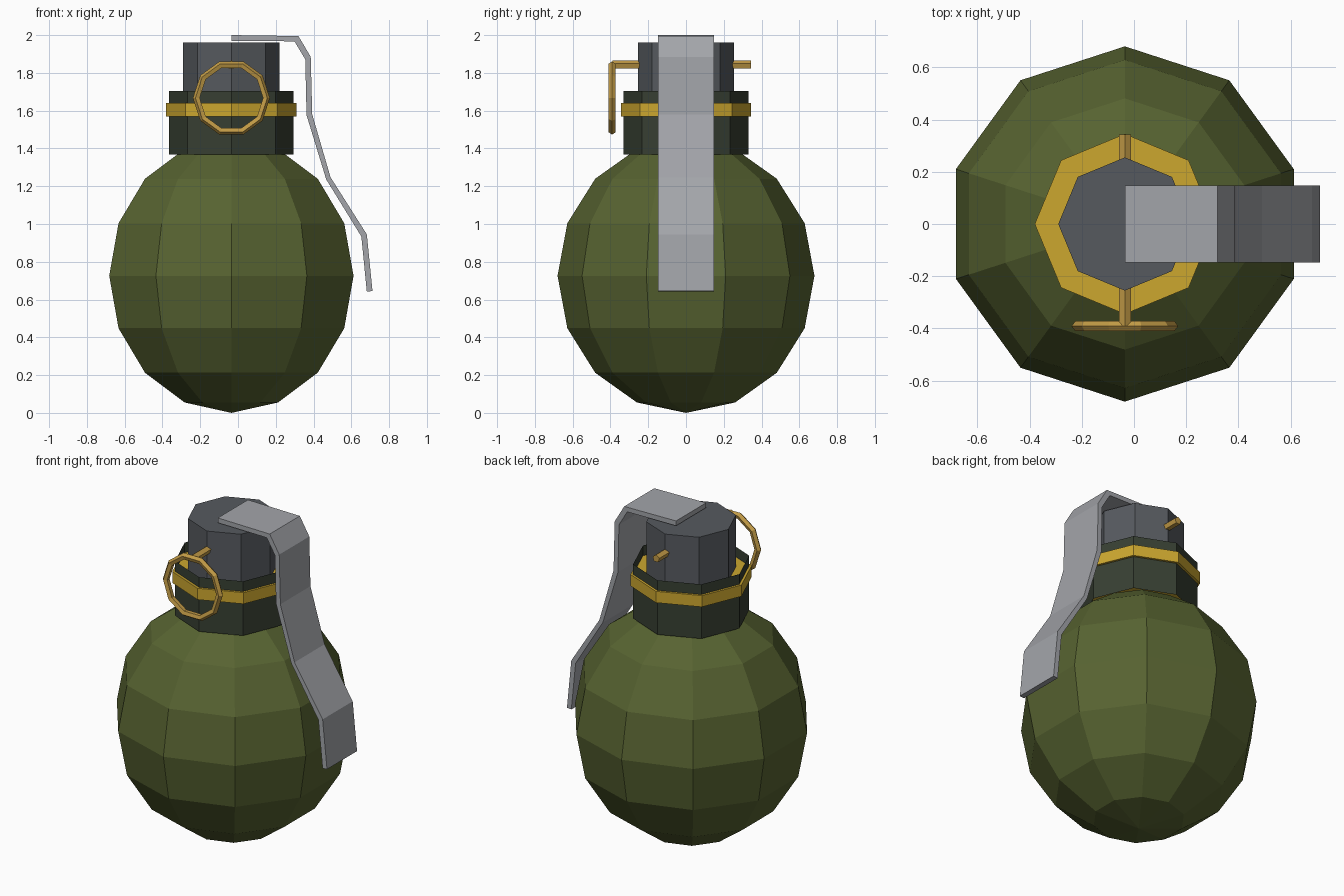
import bpy, math

if "Cube" in bpy.data.objects:
    bpy.data.objects.remove(bpy.data.objects["Cube"])

CX = -0.035  # axis of the body


def material(name, rgb):
    lin = [(c / 255 / 12.92) if c < 11 else ((c / 255 + 0.055) / 1.055) ** 2.4 for c in rgb]
    m = bpy.data.materials.new(name)
    m.diffuse_color = (*lin, 1)
    m.use_nodes = True
    m.node_tree.nodes["Principled BSDF"].inputs["Base Color"].default_value = m.diffuse_color
    return m


olive = material("olive green", (87, 99, 49))
dark = material("dark green", (55, 63, 50))
gold = material("band gold", (204, 167, 47))
brass = material("pin brass", (194, 155, 70))
gunmetal = material("gunmetal", (86, 90, 95))
steel = material("lever grey", (163, 165, 170))


def finish(name, mat):
    ob = bpy.context.object
    ob.name = name
    ob.data.materials.append(mat)
    return ob


def drum(name, r, z0, z1, mat, fill='NGON'):
    bpy.ops.mesh.primitive_cylinder_add(vertices=8, radius=r, depth=z1 - z0, end_fill_type=fill,
                                        location=(CX, 0, (z0 + z1) / 2))
    return finish(name, mat)


# Body: low-poly sphere with a corner on the x axis
bpy.ops.mesh.primitive_uv_sphere_add(segments=10, ring_count=8, radius=1, location=(CX, 0, 0.726))
body = finish("body", olive)
body.scale = (0.68, 0.68, 0.726)

# Neck: open collar tube, solid gold disc through it, fuze cap
drum("collar", 0.33, 1.367, 1.703, dark, 'NOTHING')
drum("gold_band", 0.345, 1.57, 1.64, gold)
drum("fuze_cap", 0.255, 1.60, 1.96, gunmetal)

# Safety pin: five-sided rod along y, corner up
y0, y1, r = -0.39, 0.343, 0.024
ring = [(CX + r * math.cos(a), 1.842 + r * math.sin(a))
        for a in (math.pi / 2 + i * math.tau / 5 for i in range(5))]
verts = [(x, y, z) for y in (y0, y1) for x, z in ring]
faces = [(i, (i + 1) % 5, (i + 1) % 5 + 5, i + 5) for i in range(5)]
faces += [(4, 3, 2, 1, 0), (5, 6, 7, 8, 9)]


def mesh_object(name, verts, faces, mat):
    me = bpy.data.meshes.new(name)
    me.from_pydata(verts, [], faces)
    ob = bpy.data.objects.new(name, me)
    bpy.context.collection.objects.link(ob)
    bpy.context.view_layer.objects.active = ob
    ob.select_set(True)
    bpy.ops.object.mode_set(mode='EDIT')
    bpy.ops.mesh.select_all(action='SELECT')
    bpy.ops.mesh.normals_make_consistent(inside=False)
    bpy.ops.object.mode_set(mode='OBJECT')
    me.materials.append(mat)
    ob.select_set(False)
    return ob


bpy.ops.object.select_all(action='DESELECT')
mesh_object("safety_pin", verts, faces, brass)

# Pull ring
bpy.ops.mesh.primitive_torus_add(major_segments=10, minor_segments=5, major_radius=0.184,
                                 minor_radius=0.02, location=(CX, -0.391, 1.667),
                                 rotation=(math.pi / 2, 0, 0))
finish("pull_ring", brass)
bpy.ops.object.select_all(action='DESELECT')

# Lever: bent strip, outer and inner side profile (x, z) pulled across y
outer = [(-0.035, 2.0), (0.32, 1.995), (0.385, 1.885), (0.393, 1.58), (0.49, 1.247), (0.682, 0.945), (0.712, 0.645)]
inner = [(-0.035, 1.97), (0.299, 1.967), (0.356, 1.872), (0.363, 1.576), (0.467, 1.236), (0.653, 0.934), (0.682, 0.642)]
n, w = len(outer), 0.147
verts = [(x, y, z) for y in (-w, w) for prof in (outer, inner) for x, z in prof]
faces = []
for i in range(n - 1):
    j = i + 1
    faces += [(i, j, 2 * n + j, 2 * n + i),              # outside
              (n + i, n + j, 3 * n + j, 3 * n + i),      # inside
              (i, j, n + j, n + i),                      # front edge
              (2 * n + i, 2 * n + j, 3 * n + j, 3 * n + i)]  # back edge
faces += [(i, n + i, 3 * n + i, 2 * n + i) for i in (0, n - 1)]
mesh_object("lever", verts, faces, steel)
